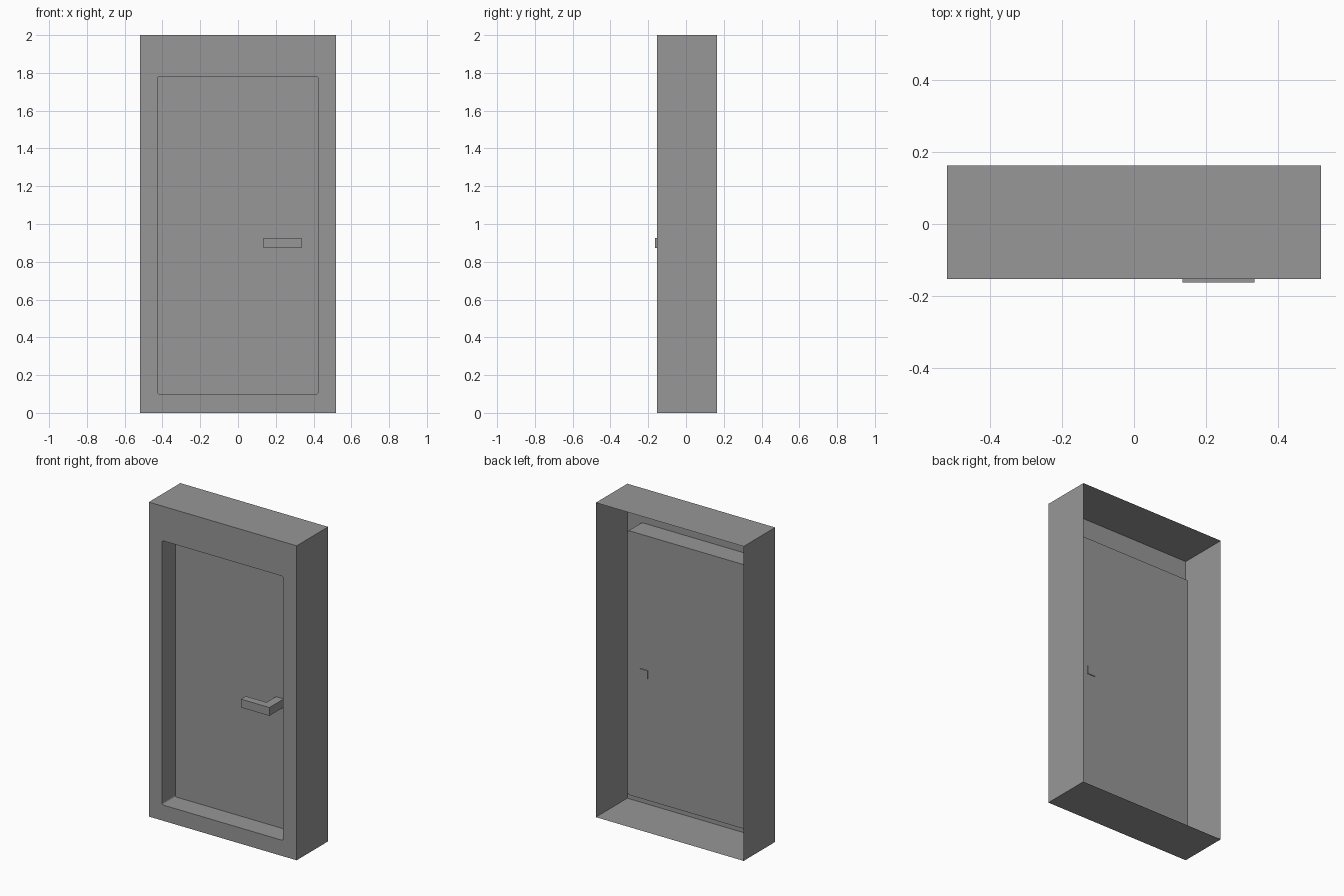
import bpy
import bmesh
from mathutils import Matrix, Vector

cube = bpy.data.objects.get("Cube")
if cube:
    bpy.data.objects.remove(cube, do_unlink=True)

grey = bpy.data.materials.new("mid grey")
grey.use_nodes = True
COLOUR = (0.31, 0.31, 0.31, 1)
grey.diffuse_color = COLOUR
grey.node_tree.nodes["Principled BSDF"].inputs["Base Color"].default_value = COLOUR

FRONT, BACK, PANEL = -0.153, 0.163, -0.02   # depths of frame front, frame back, door panel
HALF_WIDTH, HEIGHT = 0.52, 2.0
LEFT, RIGHT, SILL, LINTEL = -0.427, 0.424, 0.10, 1.78   # door opening


def finish(bm, name):
    mesh = bpy.data.meshes.new(name)
    bm.to_mesh(mesh)
    bm.free()
    mesh.materials.append(grey)
    obj = bpy.data.objects.new(name, mesh)
    bpy.context.collection.objects.link(obj)
    return obj


# Door frame: thin shell, open at the back, with the door set into the front
bm = bmesh.new()
size = Matrix.Diagonal((2 * HALF_WIDTH, BACK - FRONT, HEIGHT, 1))
centre = Matrix.Translation((0, (FRONT + BACK) / 2, HEIGHT / 2))
bmesh.ops.create_cube(bm, size=1, matrix=centre @ size)
back = max(bm.faces, key=lambda f: f.calc_center_median().y)
bmesh.ops.delete(bm, geom=[back], context='FACES_ONLY')
front = min(bm.faces, key=lambda f: f.calc_center_median().y)

# Opening outline
bmesh.ops.inset_individual(bm, faces=[front], thickness=0.1)
for v in front.verts:
    v.co.x = LEFT if v.co.x < 0 else RIGHT
    v.co.z = SILL if v.co.z < HEIGHT / 2 else LINTEL

# Recessed door panel with its reveal
panel = bmesh.ops.extrude_discrete_faces(bm, faces=[front])["faces"][0]
for v in panel.verts:
    v.co.y = PANEL

# Slightly rounded corners of the opening
bm.normal_update()
corners = [e for v in panel.verts for e in v.link_edges
           if abs((e.verts[0].co - e.verts[1].co).normalized().y) > 0.99]
bmesh.ops.bevel(bm, geom=corners, offset=0.01, segments=3, profile=0.5, affect='EDGES')
finish(bm, "door_and_frame")

# Lever handle: L-shaped profile whose stem passes just through the panel
bm = bmesh.new()
tip, inner, outer = 0.135, 0.281, 0.335
profile = [(tip, -0.163), (outer, -0.163), (outer, -0.015),
           (inner, -0.015), (inner, -0.114), (tip, -0.114)]
face = bm.faces.new([bm.verts.new((x, y, 0.873)) for x, y in profile])
top = bmesh.ops.extrude_face_region(bm, geom=[face])["geom"]
bmesh.ops.translate(bm, vec=Vector((0, 0, 0.053)),
                    verts=[g for g in top if isinstance(g, bmesh.types.BMVert)])
bmesh.ops.recalc_face_normals(bm, faces=bm.faces)
finish(bm, "lever_handle")
